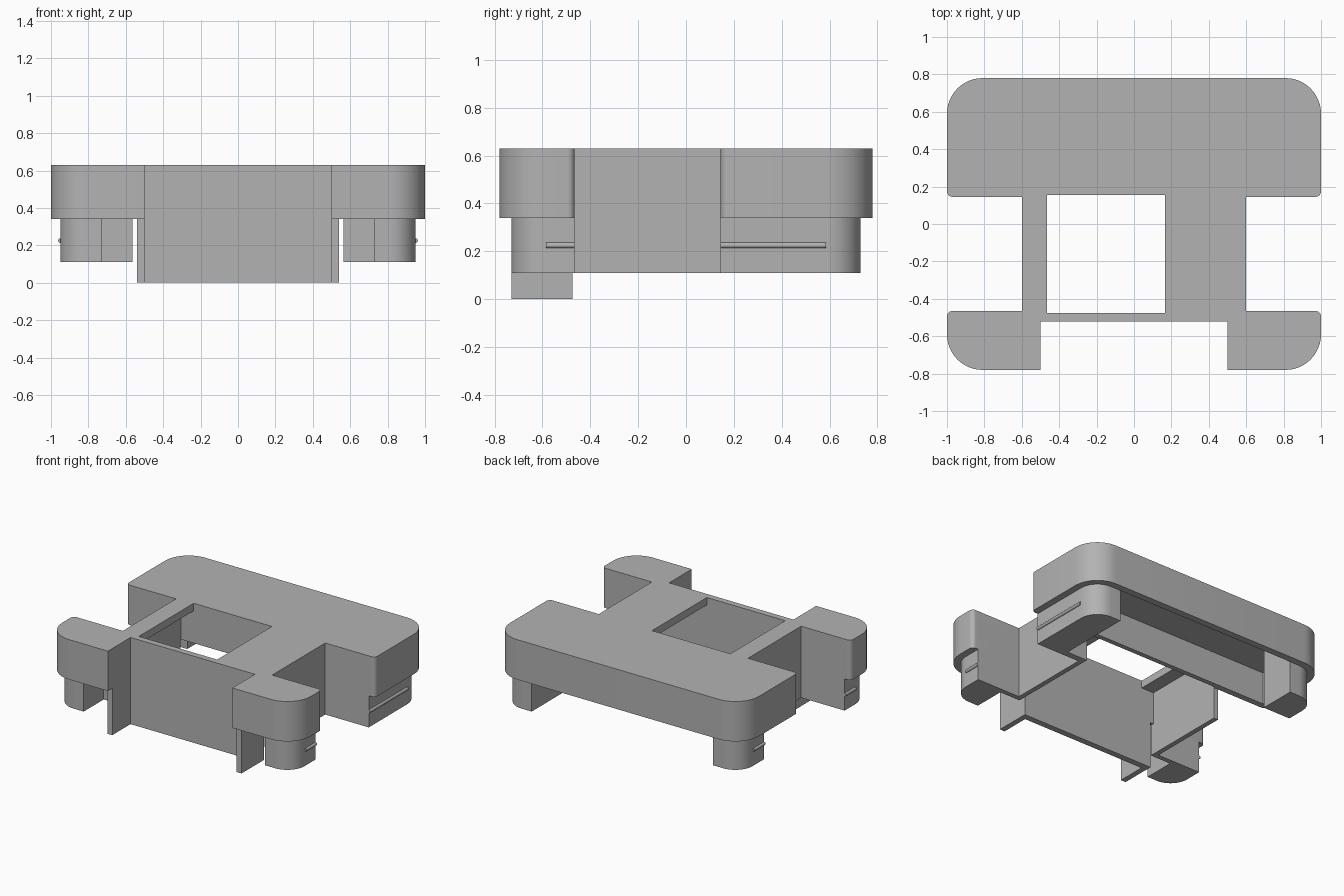
import bpy, bmesh, math
from mathutils import Vector

cube = bpy.data.objects.get("Cube")
if cube:
    bpy.data.objects.remove(cube)

grey = bpy.data.materials.new("plain grey")
grey.use_nodes = True
grey.diffuse_color = (0.45, 0.45, 0.45, 1)
grey.node_tree.nodes["Principled BSDF"].inputs["Base Color"].default_value = grey.diffuse_color

TOP, CEIL, RIM, FOOT = 0.63, 0.575, 0.34, 0.11


def rounded(points, steps=12):
    """Round the corners that carry a radius as third value."""
    out = []
    for i, p in enumerate(points):
        c = Vector(p[:2])
        r = p[2] if len(p) > 2 else 0
        if not r:
            out.append(c)
            continue
        a = (Vector(points[i - 1][:2]) - c).normalized()
        b = (Vector(points[(i + 1) % len(points)][:2]) - c).normalized()
        for k in range(steps + 1):
            t = math.pi / 2 * k / steps
            out.append(c + a * r * (1 - math.sin(t)) + b * r * (1 - math.cos(t)))
    return out


def finish(name, bm):
    bmesh.ops.recalc_face_normals(bm, faces=bm.faces)
    mesh = bpy.data.meshes.new(name)
    bm.to_mesh(mesh)
    bm.free()
    mesh.materials.append(grey)
    ob = bpy.data.objects.new(name, mesh)
    bpy.context.collection.objects.link(ob)
    return ob


def smooth(ob):
    bpy.ops.object.select_all(action='DESELECT')
    ob.select_set(True)
    bpy.context.view_layer.objects.active = ob
    bpy.ops.object.shade_smooth_by_angle(angle=math.radians(30))


def prism(name, points, z0, z1):
    bm = bmesh.new()
    face = bm.faces.new([bm.verts.new((p.x, p.y, z0)) for p in rounded(points)])
    top = bmesh.ops.extrude_face_region(bm, geom=[face])["geom"]
    bmesh.ops.translate(bm, vec=(0, 0, z1 - z0),
                        verts=[v for v in top if isinstance(v, bmesh.types.BMVert)])
    ob = finish(name, bm)
    smooth(ob)
    return ob


def box(name, x0, x1, y0, y1, z0, z1):
    return prism(name, [(x0, y0), (x1, y0), (x1, y1), (x0, y1)], z0, z1)


def flip(points, s):
    return [(p[0] * s, *p[1:]) for p in points]


def cut(target, cutter):
    mod = target.modifiers.new("cut", 'BOOLEAN')
    mod.object, mod.solver = cutter, 'EXACT'
    bpy.context.view_layer.objects.active = target
    bpy.ops.object.modifier_apply(modifier=mod.name)
    bpy.data.objects.remove(cutter)


# Hollow shell: one outline, with cavities cut from below and a window through the top
half = [(0.5, -0.52), (0.5, -0.78), (1, -0.78, 0.19), (1, -0.465, 0.03), (0.6, -0.465),
        (0.6, 0.145), (1, 0.145, 0.03), (1, 0.78, 0.19)]
shell = prism("top_shell", half + flip(half, -1)[::-1], RIM, TOP)
cut(shell, prism("rear_cavity", [(-0.95, 0.19), (0.95, 0.19), (0.95, 0.73, 0.14),
                                 (-0.95, 0.73, 0.14)], 0.2, CEIL))
cut(shell, box("middle_cavity", -0.565, 0.565, -0.475, 0.155, 0.2, CEIL))
for s in (1, -1):
    lobe = [(0.54, -0.73), (0.95, -0.73, 0.14), (0.95, -0.5), (0.54, -0.5)]
    cut(shell, prism("lobe_cavity", flip(lobe, s), 0.2, CEIL))
cut(shell, box("window", -0.465, 0.165, -0.475, 0.155, 0.5, 0.7))
smooth(shell)

# Front panel below the shell
box("front_panel", -0.5, 0.5, -0.52, -0.475, 0, RIM)

for s, side in ((1, "left"), (-1, "right")):
    def span(a, b):
        return sorted((a * s, b * s))

    # Side wall and the flange running forward from the panel
    box(side + "_wall", *span(0.565, 0.6), -0.465, 0.145, FOOT, RIM)
    box(side + "_flange", *span(0.5, 0.54), -0.73, -0.475, 0, RIM)

    # Front leg with a thin web to the wall
    leg = [(0.73, -0.73), (0.95, -0.73, 0.14), (0.95, -0.465), (0.73, -0.465)]
    prism(side + "_front_leg", flip(leg, s), FOOT, CEIL)
    box(side + "_front_web", *span(0.565, 0.73), -0.5, -0.465, FOOT, RIM)

    # Rear leg, longer on the left where a web joins it to the wall
    start = 0.145 if s > 0 else 0.46
    leg = [(0.73, start), (0.95, start), (0.95, 0.73, 0.14), (0.73, 0.73)]
    prism(side + "_rear_leg", flip(leg, s), FOOT, CEIL if s < 0 else RIM + 0.02)
    if s > 0:
        box("left_rear_web", 0.565, 0.73, 0.145, 0.19, FOOT, RIM)

    # Snap ridges on the outer faces of the legs
    for end, y0, y1 in (("front", -0.585, -0.465), ("rear", start, 0.585)):
        bm = bmesh.new()
        bmesh.ops.create_cone(bm, cap_ends=True, segments=16, radius1=0.012,
                              radius2=0.012, depth=y1 - y0)
        for v in bm.verts:
            v.co = (v.co.x + 0.95 * s, v.co.z + (y0 + y1) / 2, v.co.y + 0.225)
        smooth(finish(side + "_" + end + "_ridge", bm))
